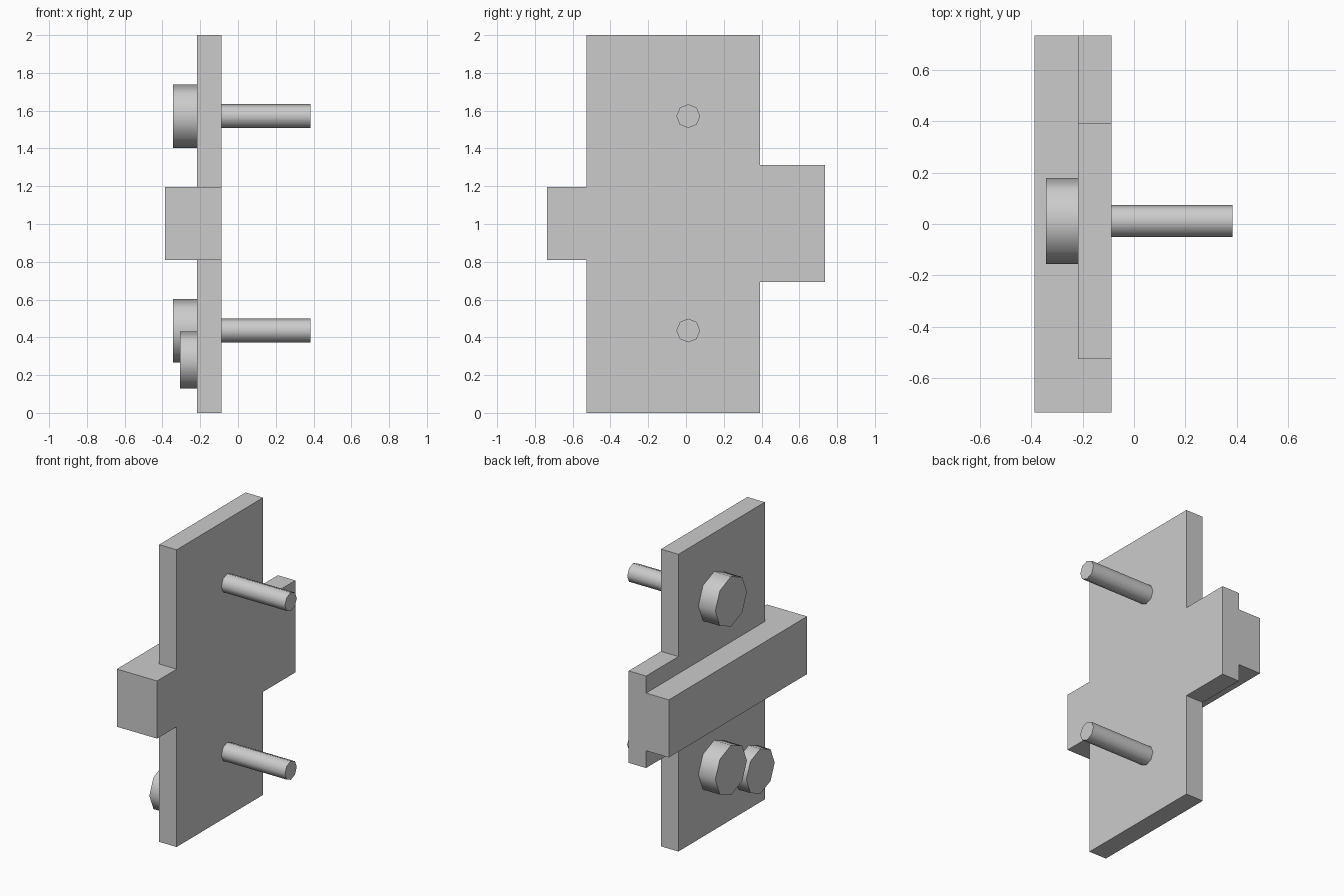
import bpy, bmesh, math
from mathutils import Matrix

if "Cube" in bpy.data.objects:
    bpy.data.objects.remove(bpy.data.objects["Cube"])

X_BACK, X_FRONT = -0.218, -0.088   # plate thickness range
BAR_BACK = -0.387


def finish(name, bm):
    bmesh.ops.recalc_face_normals(bm, faces=bm.faces)
    mesh = bpy.data.meshes.new(name)
    bm.to_mesh(mesh)
    bm.free()
    obj = bpy.data.objects.new(name, mesh)
    bpy.context.collection.objects.link(obj)
    return obj


def extrude_yz(name, outline, x0, x1):
    bm = bmesh.new()
    face = bm.faces.new([bm.verts.new((x0, y, z)) for y, z in outline])
    ext = bmesh.ops.extrude_face_region(bm, geom=[face])
    moved = [v for v in ext["geom"] if isinstance(v, bmesh.types.BMVert)]
    bmesh.ops.translate(bm, verts=moved, vec=(x1 - x0, 0, 0))
    return finish(name, bm)


def cylinder_x(name, x0, x1, y, z, r, sides=8):
    bm = bmesh.new()
    place = Matrix.Translation(((x0 + x1) / 2, y, z)) @ Matrix.Rotation(math.pi / 2, 4, 'Y')
    bmesh.ops.create_cone(bm, cap_ends=True, segments=sides, radius1=r,
                          radius2=r, depth=x1 - x0, matrix=place)
    obj = finish(name, bm)
    bpy.ops.object.select_all(action='DESELECT')
    obj.select_set(True)
    bpy.context.view_layer.objects.active = obj
    bpy.ops.object.shade_smooth_by_angle(angle=math.radians(50))
    return obj


# Plate with a narrow tab on one side and a wide tab on the other
extrude_yz("plate", [
    (-0.527, 0), (0.392, 0), (0.392, 0.693), (0.735, 0.693),
    (0.735, 1.312), (0.392, 1.312), (0.392, 2), (-0.527, 2),
    (-0.527, 1.197), (-0.735, 1.197), (-0.735, 0.809), (-0.527, 0.809)],
    X_BACK, X_FRONT)

# Crossbar along the rear of the plate
extrude_yz("crossbar", [(-0.735, 0.809), (0.735, 0.809), (0.735, 1.197), (-0.735, 1.197)],
           BAR_BACK, X_BACK)

# Bolts: a pin in front and a wide head behind
for label, z in (("lower", 0.436), ("upper", 1.571)):
    cylinder_x(label + "_bolt_pin", X_FRONT - 0.02, 0.385, 0.012, z, 0.063)
    cylinder_x(label + "_bolt_head", -0.344, X_BACK + 0.01, 0.012, z, 0.168)

# Small round boss beside the lower bolt head
cylinder_x("small_boss", -0.306, X_BACK + 0.01, -0.355, 0.279, 0.151)
